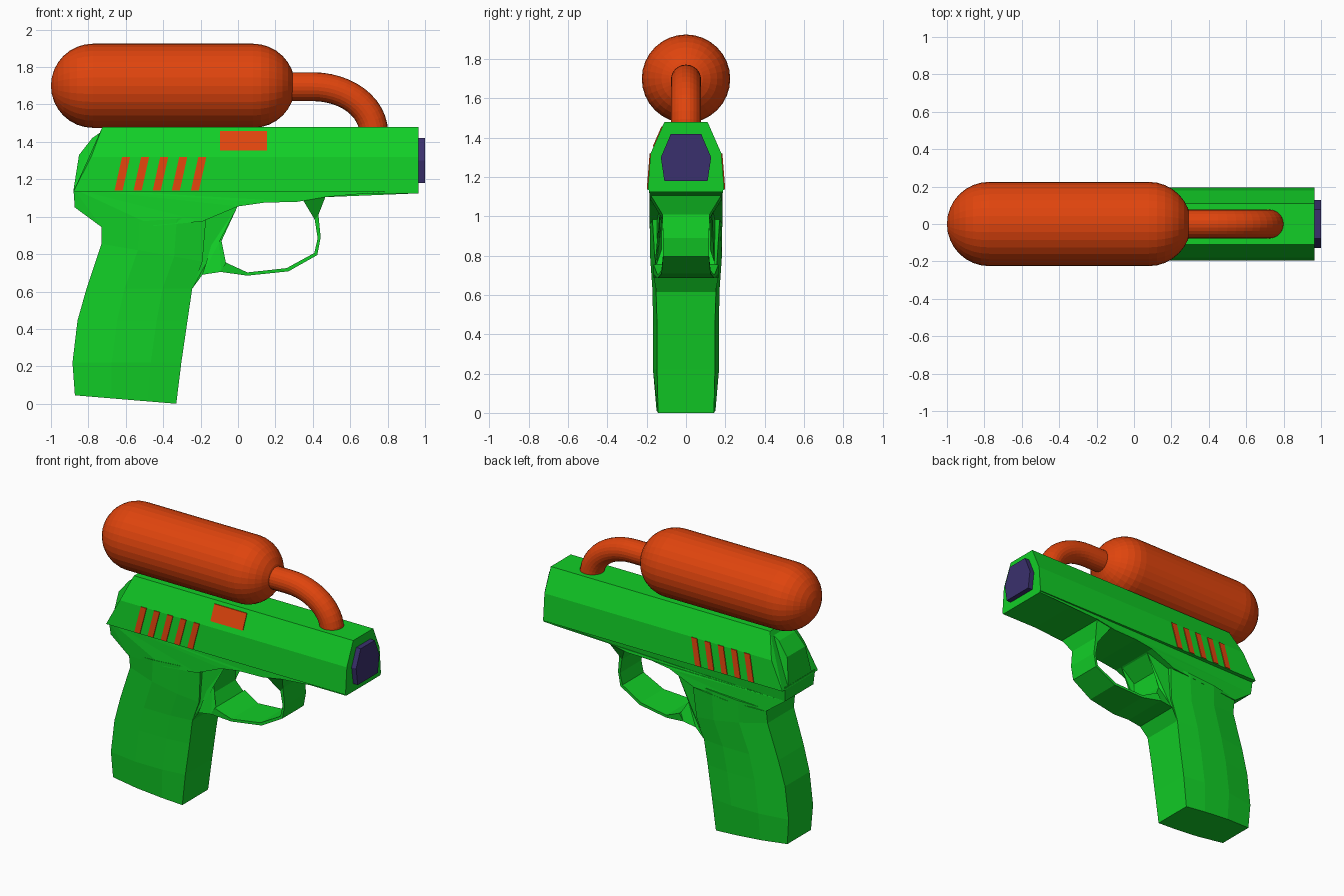
import bpy, bmesh
from math import sin, cos, pi, hypot

if "Cube" in bpy.data.objects:
    bpy.data.objects.remove(bpy.data.objects["Cube"])


def material(name, rgb):
    m = bpy.data.materials.new(name)
    m.diffuse_color = (*rgb, 1)
    m.use_nodes = True
    m.node_tree.nodes["Principled BSDF"].inputs["Base Color"].default_value = m.diffuse_color
    return m


GREEN = material("bright_green", (0.006, 0.62, 0.02))
ORANGE = material("orange_red", (0.74, 0.058, 0.004))
NAVY = material("dark_navy", (0.042, 0.03, 0.155))


def loft(name, rings, mat):
    """Skin a list of equal-sized closed rings and cap both ends."""
    bm = bmesh.new()
    vs = [[bm.verts.new(p) for p in r] for r in rings]
    n = len(vs[0])
    for a, b in zip(vs, vs[1:]):
        for i in range(n):
            j = (i + 1) % n
            bm.faces.new((a[i], a[j], b[j], b[i]))
    caps = [bm.faces.new(vs[0]), bm.faces.new(vs[-1])]
    bmesh.ops.triangulate(bm, faces=caps)
    bmesh.ops.recalc_face_normals(bm, faces=bm.faces)
    me = bpy.data.meshes.new(name)
    bm.to_mesh(me)
    bm.free()
    me.materials.append(mat)
    ob = bpy.data.objects.new(name, me)
    bpy.context.collection.objects.link(ob)
    return ob


def prism(name, pts, mat):
    """Side profile of (x, z, half width), mirrored across y = 0."""
    return loft(name, [[(x, s * w, z) for x, z, w in pts] for s in (-1, 1)], mat)


# Water tank: capsule along x
R, TZ, SEG = 0.225, 1.70, 32
rings = []
for i in range(17):
    a = -pi / 2 + pi * i / 16
    halves = [(-0.775, a)] if i < 8 else [(0.08, a)] if i > 8 else [(-0.775, 0), (0.08, 0)]
    for cx, b in halves:
        r = max(R * cos(b), 0.002)
        rings.append([(cx + R * sin(b), r * cos(2 * pi * k / SEG), TZ + r * sin(2 * pi * k / SEG))
                      for k in range(SEG)])
loft("water_tank", rings, ORANGE)

# Feed pipe: straight run, then an elliptical bend down into the slide
PR, RX, RZ = 0.077, 0.325, 0.245
path = [(0.22, 1.695, 0, 1)]
for i in range(13):
    a = pi / 2 * (1 - i / 12)
    nx, nz = cos(a) / RX, sin(a) / RZ
    l = hypot(nx, nz)
    path.append((0.40 + RX * cos(a), 1.45 + RZ * sin(a), nx / l, nz / l))
loft("feed_pipe", [[(x + nx * PR * cos(t), PR * sin(t), z + nz * PR * cos(t))
                    for t in (2 * pi * k / 24 for k in range(24))]
                   for x, z, nx, nz in path], ORANGE)

# Slide: six-sided section with a slanted rear end
half = [(0.195, 1.135, -0.88), (0.18, 1.32, -0.785), (0.11, 1.48, -0.725)]
section = half + [(-y, z, x) for y, z, x in reversed(half)]
loft("slide", [[(x, y, z) for y, z, x in section],
               [(0.965, y, z) for y, z, x in section]], GREEN)

# Muzzle plate
mhalf = [(0.11, 1.18), (0.128, 1.30), (0.077, 1.42)]
msec = mhalf + [(-y, z) for y, z in reversed(mhalf)]
loft("muzzle", [[(x, y, z) for y, z in msec] for x in (0.95, 1.0)], NAVY)

# Rounded hammer behind the slide
prism("hammer", [(-0.6, 1.46, 0.1), (-0.73, 1.455, 0.09), (-0.78, 1.42, 0.09),
                 (-0.85, 1.33, 0.1), (-0.88, 1.14, 0.13), (-0.6, 1.14, 0.13)], GREEN)

# Frame under the slide
prism("frame", [(-0.88, 1.15, 0.165), (-0.873, 1.05, 0.155), (-0.73, 0.945, 0.165),
                (-0.45, 0.95, 0.185), (-0.19, 0.975, 0.185), (0.0, 1.055, 0.185),
                (0.14, 1.075, 0.185), (0.32, 1.08, 0.185), (0.465, 1.105, 0.185),
                (0.69, 1.125, 0.188), (0.965, 1.125, 0.188), (0.965, 1.15, 0.188)], GREEN)

# Grip: rings of (back x, back z, front x, front z, edge width, middle width)
grip = [(-0.872, 0.045, -0.33, 0.0, 0.13, 0.15),
        (-0.885, 0.22, -0.303, 0.22, 0.135, 0.168),
        (-0.858, 0.445, -0.27, 0.445, 0.135, 0.168),
        (-0.81, 0.615, -0.245, 0.615, 0.14, 0.17),
        (-0.73, 0.855, -0.19, 0.76, 0.145, 0.182),
        (-0.73, 0.96, -0.17, 1.0, 0.16, 0.185)]
rings = []
for xb, zb, xf, zf, we, wm in grip:
    side = [(xb + (xf - xb) * t, w, zb + (zf - zb) * t)
            for t, w in ((0, we), (0.36, wm), (0.72, wm), (1, we + 0.012))]
    rings.append(side + [(x, -y, z) for x, y, z in reversed(side)])
loft("grip", rings, GREEN)

# Trigger block filling the space in front of the grip
prism("trigger", [(-0.3, 1.03, 0.16), (-0.3, 0.6, 0.15), (-0.245, 0.615, 0.15), (-0.19, 0.69, 0.165),
                  (-0.09, 0.705, 0.165), (-0.065, 0.755, 0.15), (-0.107, 0.83, 0.125),
                  (-0.107, 0.965, 0.125), (0.0, 1.06, 0.13)], GREEN)

# Trigger guard: outer point, inner point, half width
guard = [(0.468, 1.108, 0.35, 1.085, 0.18), (0.43, 1.01, 0.41, 0.985, 0.12),
         (0.442, 0.89, 0.426, 0.885, 0.117), (0.424, 0.795, 0.408, 0.806, 0.117),
         (0.27, 0.708, 0.26, 0.725, 0.125), (0.05, 0.685, 0.05, 0.702, 0.145),
         (-0.095, 0.705, -0.065, 0.755, 0.165)]
loft("trigger_guard", [[(xo, -w, zo), (xo, w, zo), (xi, w, zi), (xi, -w, zi)]
                       for xo, zo, xi, zi, w in guard], GREEN)


def plate(name, corners, side):
    """Thin painted plate lying on the slide's side (-1 front, 1 back)."""
    def y(z):
        return 0.195 - (z - 1.135) * 0.0811 if z <= 1.32 else 0.18 - (z - 1.32) * 0.4375
    loft(name, [[(x, side * (y(z) + d), z) for x, z in corners] for d in (-0.003, 0.005)], ORANGE)


# Slanted grip stripes on both sides
for side, label in ((-1, "front"), (1, "back")):
    for i in range(5):
        x = -0.66 + i * 0.102
        plate(f"stripe_{label}_{i + 1}", [(x, 1.14), (x + 0.043, 1.14),
                                          (x + 0.083, 1.32), (x + 0.04, 1.32)], side)

# Ejection port on the front side only
plate("ejection_port", [(-0.095, 1.355), (0.155, 1.355), (0.155, 1.458), (-0.095, 1.458)], -1)
